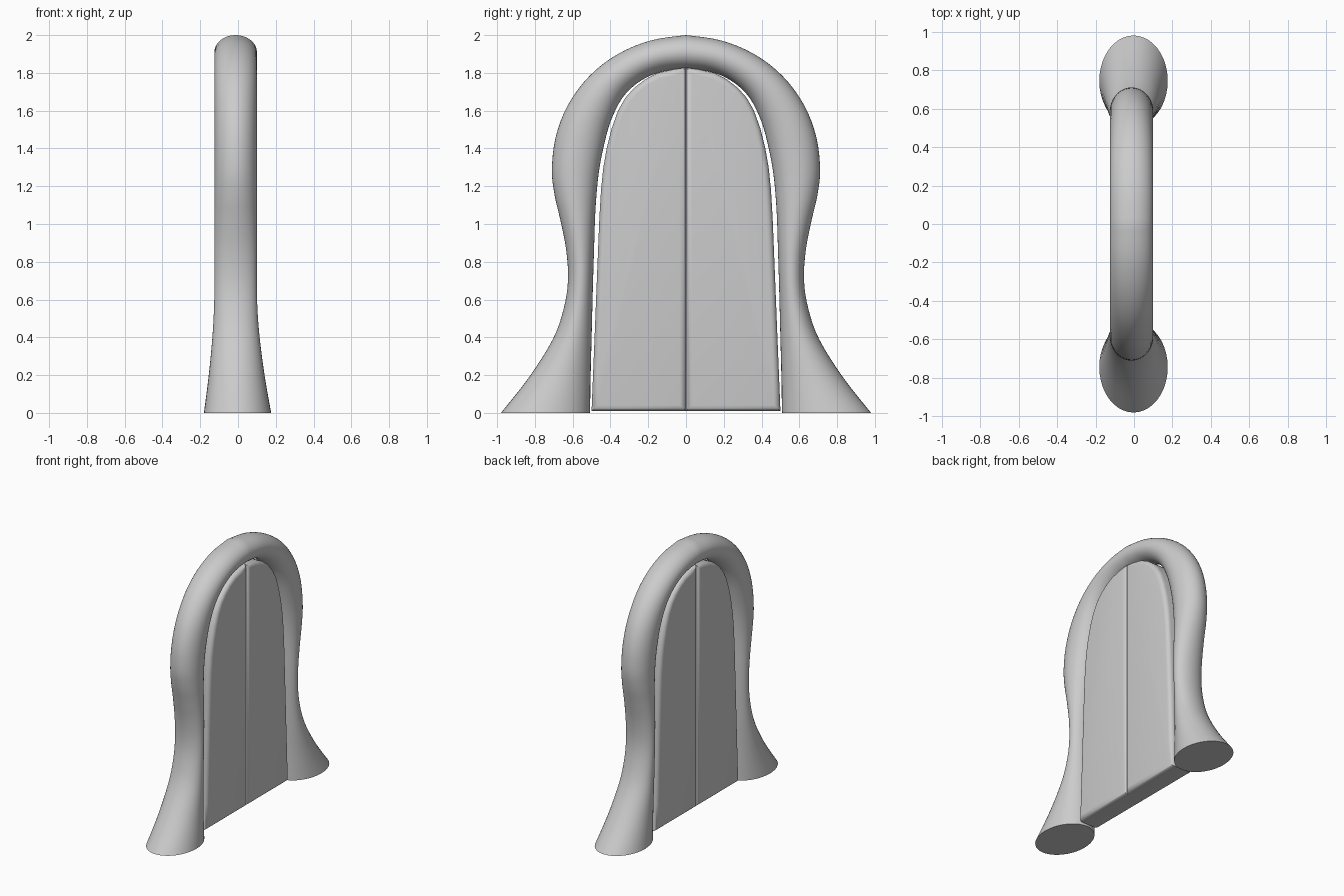
import bpy, bmesh, math

if "Cube" in bpy.data.objects:
    bpy.data.objects.remove(bpy.data.objects["Cube"])

def smooth_path(pts, n):
    """Catmull-Rom through tuples of any length."""
    out = []
    for i in range(len(pts) - 1):
        p0, p1 = pts[max(i - 1, 0)], pts[i]
        p2, p3 = pts[i + 1], pts[min(i + 2, len(pts) - 1)]
        for k in range(n):
            t = k / n
            out.append(tuple(0.5 * (2*b + (c - a)*t + (2*a - 5*b + 4*c - d)*t*t
                       + (3*b - a - 3*c + d)*t**3) for a, b, c, d in zip(p0, p1, p2, p3)))
    out.append(tuple(pts[-1]))
    return out

def finish(bm, name, angle):
    bmesh.ops.recalc_face_normals(bm, faces=bm.faces)
    me = bpy.data.meshes.new(name)
    bm.to_mesh(me)
    bm.free()
    ob = bpy.data.objects.new(name, me)
    bpy.context.collection.objects.link(ob)
    bpy.ops.object.select_all(action='DESELECT')
    ob.select_set(True)
    bpy.context.view_layer.objects.active = ob
    bpy.ops.object.shade_smooth_by_angle(angle=math.radians(angle))
    return ob

# Arch frame sections: outer y, z, inner y, z, half width in x
half = smooth_path([
    (.98, 0, .508, 0, .178), (.83, .19, .505, .19, .149), (.705, .39, .50, .39, .126),
    (.648, .55, .496, .55, .115), (.625, .70, .492, .70, .112), (.634, .86, .487, .86, .1125),
    (.665, 1.02, .482, 1.02, .1125), (.695, 1.15, .475, 1.14, .1125),
    (.71, 1.285, .462, 1.27, .1125), (.69, 1.46, .438, 1.40, .1125),
    (.625, 1.63, .40, 1.54, .1125), (.51, 1.785, .335, 1.67, .1125),
    (.36, 1.90, .24, 1.758, .1125), (.185, 1.972, .125, 1.807, .1125),
    (0, 2.0, 0, 1.82, .1125)], 4)
sections = half + [(-a, b, -c, d, h) for a, b, c, d, h in half[-2::-1]]

SIDES = 40
bm = bmesh.new()
rings = []
for oy, oz, iy, iz, h in sections:
    cx = -.0125 + .01 * max(0, (h - .1125) / .0655)
    ring = []
    for k in range(SIDES):
        a = 2 * math.pi * k / SIDES
        s = math.cos(a) / 2
        ring.append(bm.verts.new((cx + h * math.sin(a),
                                  (oy + iy) / 2 + (oy - iy) * s,
                                  (oz + iz) / 2 + (oz - iz) * s)))
    rings.append(ring)
for r, q in zip(rings, rings[1:]):
    for k in range(SIDES):
        j = (k + 1) % SIDES
        bm.faces.new((r[k], r[j], q[j], q[k]))
bm.faces.new(rings[0])
bm.faces.new(rings[-1])
finish(bm, "arch_frame", 45)

# Door leaves: half-arch slabs with rounded rims
def door(name, side):
    edge = smooth_path([(.50, .01), (.482, .45), (.466, .85), (.45, 1.18), (.42, 1.40),
                        (.36, 1.60), (.275, 1.72), (.15, 1.80), (0, 1.828)], 2)
    outline = [(0, .01)] + edge
    bm = bmesh.new()
    layers = [[bm.verts.new((x, side * y, z)) for y, z in outline] for x in (-.10, .08)]
    n = len(outline)
    for k in range(n):
        j = (k + 1) % n
        bm.faces.new((layers[0][k], layers[0][j], layers[1][j], layers[1][k]))
    caps = [bm.faces.new(l) for l in layers]
    bmesh.ops.recalc_face_normals(bm, faces=bm.faces)
    rims = [e for f in caps for e in f.edges]
    bmesh.ops.bevel(bm, geom=rims, offset=.032, segments=5, profile=.5,
                    affect='EDGES', clamp_overlap=False)
    finish(bm, name, 40)

door("left_door", -1)
door("right_door", 1)
